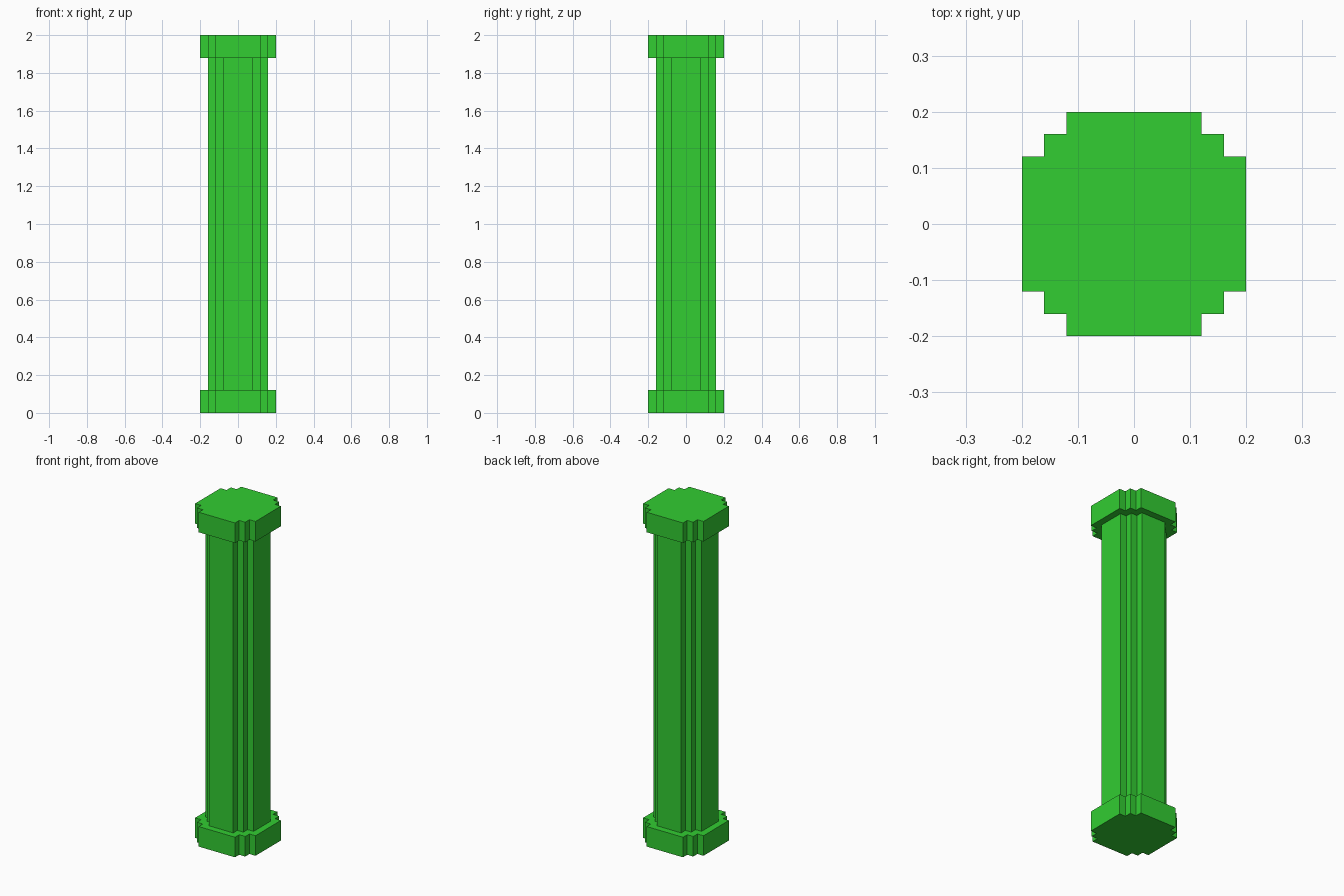
import bpy
import bmesh

# Remove the default object
cube = bpy.data.objects.get("Cube")
if cube:
    bpy.data.objects.remove(cube, do_unlink=True)

STEP = 0.04      # width of one corner step
CAP = 0.12       # height of the base and the capital
HEIGHT = 2.0

# Single flat colour
green = bpy.data.materials.new("lime green")
color = (0.032, 0.61, 0.032, 1.0)
green.diffuse_color = color
green.use_nodes = True
green.node_tree.nodes["Principled BSDF"].inputs["Base Color"].default_value = color


def stepped_outline(r):
    """Square outline of half-width r with two steps cut from each corner."""
    a, b = r - STEP, r - 2 * STEP
    corner = [(r, b), (a, b), (a, a), (b, a), (b, r)]
    outline = []
    for _ in range(4):
        outline += corner
        corner = [(-y, x) for x, y in corner]   # quarter turn
    return outline


def stepped_prism(name, r, z0, z1):
    """Extrude the stepped outline from z0 to z1."""
    bm = bmesh.new()
    base = bm.faces.new([bm.verts.new((x, y, z0)) for x, y in stepped_outline(r)])
    top = bmesh.ops.extrude_face_region(bm, geom=[base], use_keep_orig=True)
    bmesh.ops.translate(bm, vec=(0, 0, z1 - z0),
                        verts=[v for v in top["geom"] if isinstance(v, bmesh.types.BMVert)])
    bmesh.ops.recalc_face_normals(bm, faces=bm.faces)
    mesh = bpy.data.meshes.new(name)
    bm.to_mesh(mesh)
    bm.free()
    mesh.materials.append(green)
    obj = bpy.data.objects.new(name, mesh)
    bpy.context.collection.objects.link(obj)
    return obj


# Column parts, bottom to top
stepped_prism("column_base", 0.20, 0, CAP)
stepped_prism("column_shaft", 0.16, CAP, HEIGHT - CAP)
stepped_prism("column_capital", 0.20, HEIGHT - CAP, HEIGHT)
